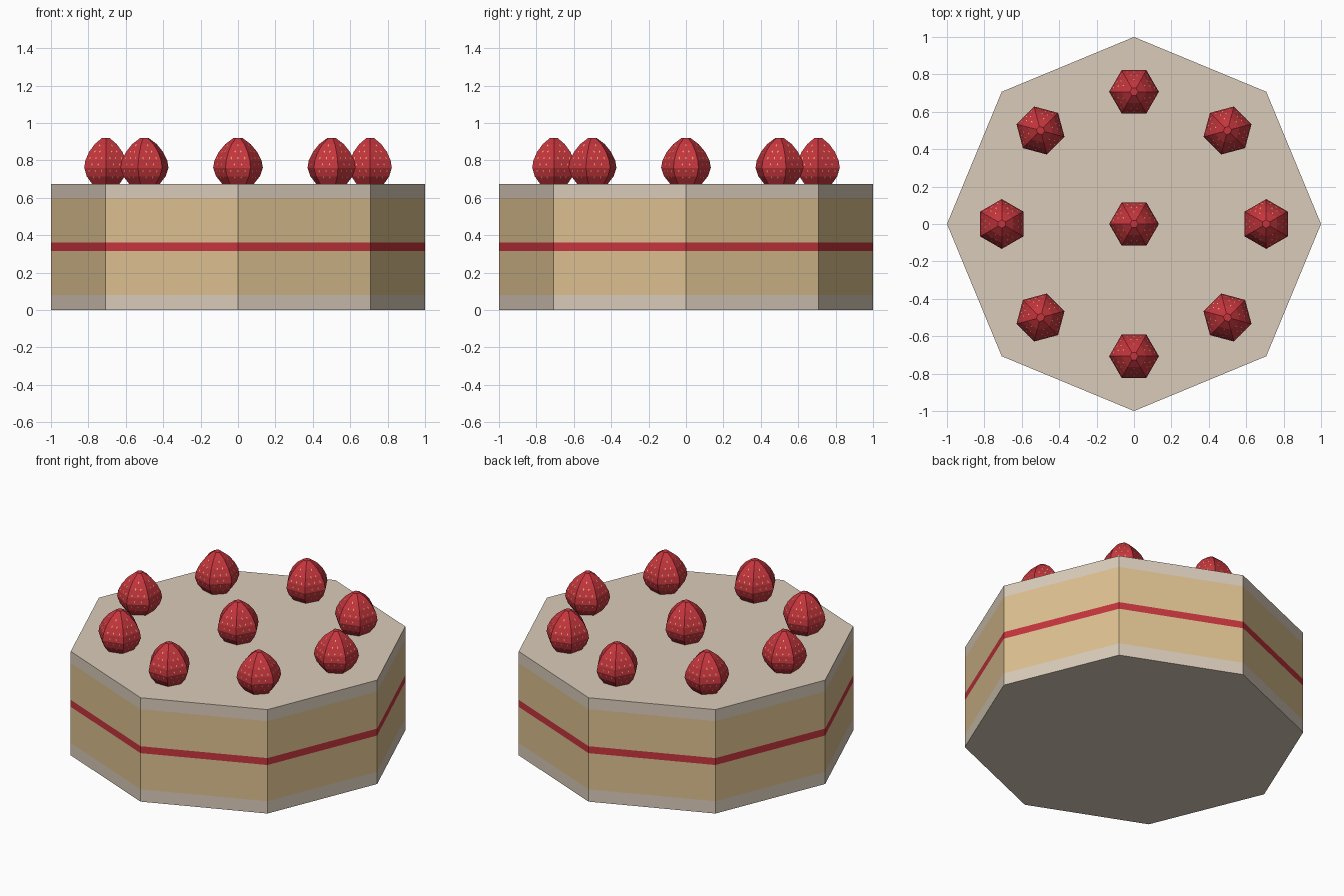
import bpy, bmesh, math
from mathutils import Vector

if "Cube" in bpy.data.objects:
    bpy.data.objects.remove(bpy.data.objects["Cube"])


def material(name, rgb):
    m = bpy.data.materials.new(name)
    m.diffuse_color = (*rgb, 1)
    m.use_nodes = True
    m.node_tree.nodes["Principled BSDF"].inputs["Base Color"].default_value = m.diffuse_color
    return m


CREAM = material("cream", (0.70, 0.60, 0.49))
SPONGE = material("sponge", (0.72, 0.53, 0.28))
RED = material("strawberry_red", (0.56, 0.036, 0.047))
SEED = material("seed_yellow", (0.72, 0.50, 0.16))


def ring(bm, r, z, n):
    return [bm.verts.new((r * math.cos(math.tau * i / n), r * math.sin(math.tau * i / n), z))
            for i in range(n)]


def lathe(bm, profile, n):
    """Stack n-sided rings from (radius, z) points; returns side faces per level."""
    rings = [ring(bm, r, z, n) for r, z in profile]
    levels = []
    for a, b in zip(rings, rings[1:]):
        levels.append([bm.faces.new((a[i], a[(i + 1) % n], b[(i + 1) % n], b[i])) for i in range(n)])
    bm.faces.new(rings[0][::-1])
    bm.faces.new(rings[-1])
    return levels


def finish(bm, name, mats):
    me = bpy.data.meshes.new(name)
    bm.to_mesh(me)
    bm.free()
    for m in mats:
        me.materials.append(m)
    return me


def place(name, me, loc=(0, 0, 0), rot=0):
    ob = bpy.data.objects.new(name, me)
    ob.location = loc
    ob.rotation_euler.z = rot
    bpy.context.collection.objects.link(ob)


# Octagonal cake with cream, sponge and jam bands
TOP = 0.675
bm = bmesh.new()
levels = lathe(bm, [(1, z) for z in (0, 0.08, 0.315, 0.36, 0.6, TOP)], 8)
for faces, index in zip(levels, (0, 1, 2, 1, 0)):
    for f in faces:
        f.material_index = index
place("cake", finish(bm, "cake", (CREAM, SPONGE, RED)))

# Six-sided strawberry
PROFILE = [(0.085, 0), (0.117, 0.04), (0.133, 0.085), (0.126, 0.125),
           (0.103, 0.17), (0.068, 0.212), (0.022, 0.246)]
bm = bmesh.new()
lathe(bm, PROFILE, 6)


def radius(z):
    for (r0, z0), (r1, z1) in zip(PROFILE, PROFILE[1:]):
        if z <= z1:
            return r0 + (r1 - r0) * (z - z0) / (z1 - z0)
    return PROFILE[-1][0]


def panel_point(k, side, z):
    """Point on panel k, side = distance from the panel's middle line."""
    a = math.tau * (k + 0.5) / 6
    d = radius(z) * math.cos(math.pi / 6)
    return Vector((d * math.cos(a) - side * math.sin(a), d * math.sin(a) + side * math.cos(a), z))


# Staggered seeds, thin diamonds just above each panel
for k in range(6):
    for row, count in enumerate((2, 3, 2, 3, 2, 1)):
        z = 0.035 + row * 0.034
        for j in range(count):
            s = (j - (count - 1) / 2) * radius(z) * 0.3
            pts = [panel_point(k, s + ds, z + dz)
                   for ds, dz in ((0, -0.007), (0.004, 0), (0, 0.007), (-0.004, 0))]
            nrm = (pts[1] - pts[3]).cross(pts[2] - pts[0]).normalized()
            f = bm.faces.new([bm.verts.new(p + nrm * 0.002) for p in pts])
            f.material_index = 1
berry = finish(bm, "strawberry", (RED, SEED))

# One strawberry in the middle and eight around it
place("strawberry_middle", berry, (0, 0, TOP))
for i in range(8):
    t = math.tau * i / 8
    place(f"strawberry_{i + 1}", berry,
          (0.707 * math.cos(t), 0.707 * math.sin(t), TOP), t + math.pi / 2)
